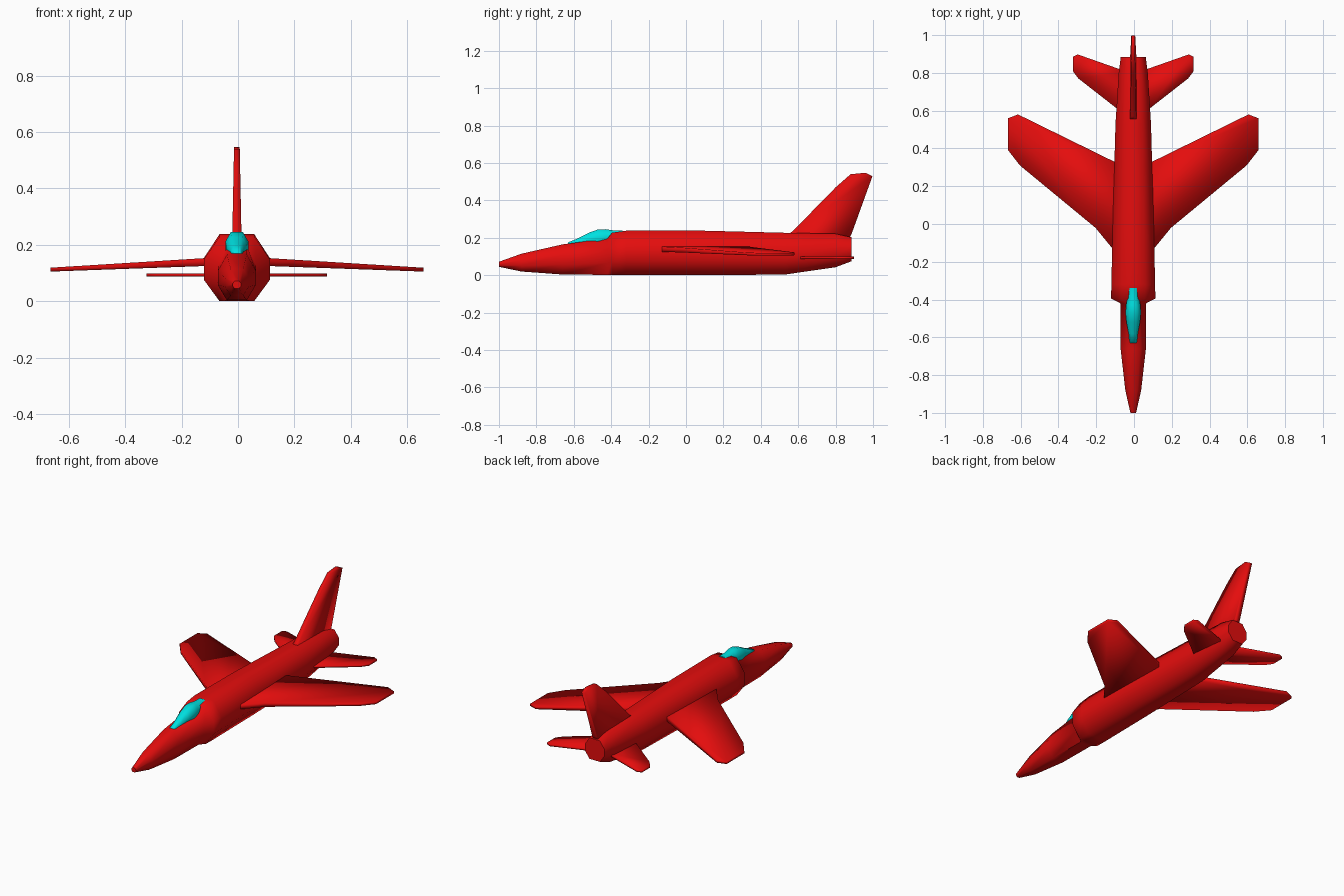
import bpy
import bmesh
import math

cube = bpy.data.objects.get("Cube")
if cube:
    bpy.data.objects.remove(cube, do_unlink=True)

CENTRE = -0.004  # the airframe sits very slightly off the middle


def material(name, rgb):
    mat = bpy.data.materials.new(name)
    mat.use_nodes = True
    mat.diffuse_color = (*rgb, 1)
    mat.node_tree.nodes["Principled BSDF"].inputs["Base Color"].default_value = (*rgb, 1)
    return mat


RED = material("bright red", (0.78, 0.004, 0.004))
CYAN = material("cyan glass", (0.0, 0.75, 0.75))


def finish(name, bm, mat, angle):
    bmesh.ops.recalc_face_normals(bm, faces=bm.faces[:])
    mesh = bpy.data.meshes.new(name)
    bm.to_mesh(mesh)
    bm.free()
    mesh.materials.append(mat)
    obj = bpy.data.objects.new(name, mesh)
    bpy.context.collection.objects.link(obj)
    bpy.ops.object.select_all(action="DESELECT")
    bpy.context.view_layer.objects.active = obj
    obj.select_set(True)
    bpy.ops.object.shade_smooth_by_angle(angle=math.radians(angle))
    return obj


def octagon_loft(name, sections, mat, angle):
    """Skin octagonal rings given as (y, half width, bottom, top)."""
    bm = bmesh.new()
    corners = [(0.53, 0), (1, 0.33), (1, 0.65), (0.53, 1)]
    corners += [(-x, z) for x, z in reversed(corners)]
    rings = [[bm.verts.new((CENTRE + x * w, y, lo + z * (hi - lo))) for x, z in corners]
             for y, w, lo, hi in sections]
    n = len(corners)
    for a, b in zip(rings, rings[1:]):
        for i in range(n):
            j = (i + 1) % n
            bm.faces.new((a[i], a[j], b[j], b[i]))
    bm.faces.new(rings[0])
    bm.faces.new(rings[-1])
    return finish(name, bm, mat, angle)


def slab(name, outline, low, high):
    """Close a plate between two surfaces evaluated along an outline."""
    bm = bmesh.new()
    a = [bm.verts.new(low(*p)) for p in outline]
    b = [bm.verts.new(high(*p)) for p in outline]
    bm.faces.new(a)
    bm.faces.new(b)
    n = len(a)
    for i in range(n):
        j = (i + 1) % n
        bm.faces.new((a[i], a[j], b[j], b[i]))
    return finish(name, bm, RED, 180)


# Fuselage: slim nose, stepped shoulder, tapered tail
octagon_loft("fuselage", [
    (-1.0, 0.015, 0.045, 0.072), (-0.88, 0.042, 0.02, 0.115),
    (-0.66, 0.067, 0.004, 0.165), (-0.42, 0.068, 0.002, 0.197),
    (-0.395, 0.117, 0.001, 0.228), (-0.32, 0.116, 0, 0.238),
    (0.06, 0.107, 0, 0.239), (0.53, 0.094, 0.004, 0.227),
    (0.8, 0.077, 0.043, 0.222), (0.885, 0.066, 0.075, 0.203)], RED, 60)

# Cockpit canopy
octagon_loft("canopy", [
    (-0.63, 0.019, 0.15, 0.176), (-0.58, 0.024, 0.15, 0.196),
    (-0.52, 0.036, 0.15, 0.227), (-0.47, 0.041, 0.15, 0.245),
    (-0.43, 0.038, 0.16, 0.246), (-0.39, 0.031, 0.18, 0.24),
    (-0.34, 0.029, 0.2, 0.24)], CYAN, 70)

# Swept wings and tailplanes, one of each per side
WING = [(0.05, -0.15), (0.11, -0.13), (0.2, -0.02), (0.6, 0.31),
        (0.662, 0.39), (0.662, 0.56), (0.61, 0.58), (0.05, 0.305)]
TAILPLANE = [(0.03, 0.57), (0.085, 0.61), (0.29, 0.77), (0.32, 0.81),
             (0.32, 0.885), (0.295, 0.898), (0.03, 0.805)]
for side, s in (("left", 1), ("right", -1)):
    slab(side + "_wing", WING,
         lambda x, y: (CENTRE + s * x, y, 0.129 - 0.036 * x),
         lambda x, y: (CENTRE + s * x, y, 0.16 - 0.062 * x))
    slab(side + "_tailplane", TAILPLANE,
         lambda x, y: (CENTRE + s * x, y, 0.087),
         lambda x, y: (CENTRE + s * x, y, 0.099))

# Upright tail fin, thinner towards its top
FIN = [(0.53, 0.21), (0.57, 0.235), (0.8, 0.47), (0.88, 0.54),
       (0.96, 0.548), (0.997, 0.53), (0.885, 0.22), (0.87, 0.19)]
slab("tail_fin", FIN,
     lambda y, z: (CENTRE - 0.021 + 0.02 * z, y, z),
     lambda y, z: (CENTRE + 0.021 - 0.02 * z, y, z))
